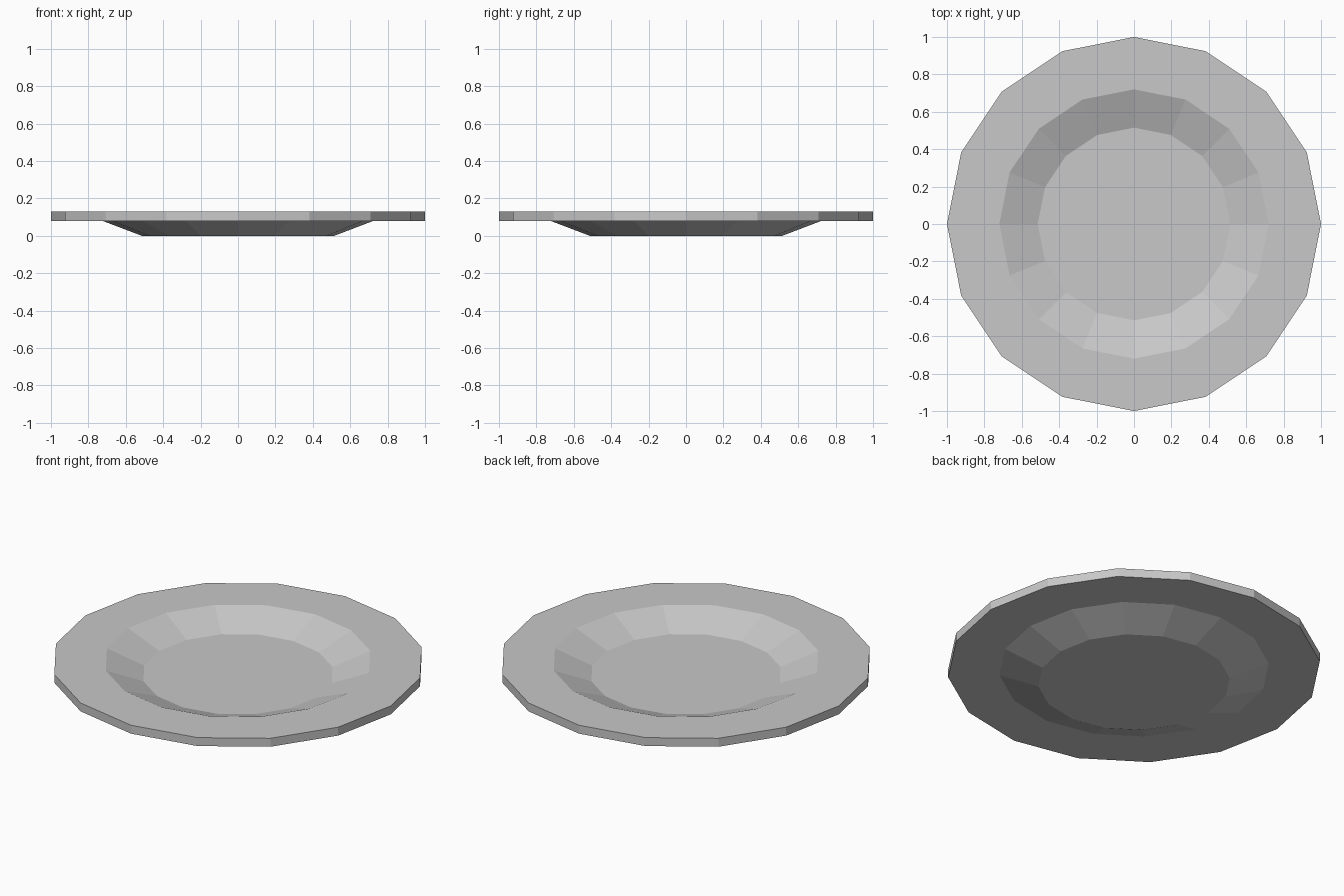
import bpy
import bmesh
from math import cos, sin, tau

if "Cube" in bpy.data.objects:
    bpy.data.objects.remove(bpy.data.objects["Cube"], do_unlink=True)

SIDES = 16

# Plain grey ceramic
grey = bpy.data.materials.new("light_grey")
grey.use_nodes = True
colour = (0.58, 0.58, 0.58, 1)
grey.diffuse_color = colour
grey.node_tree.nodes["Principled BSDF"].inputs["Base Color"].default_value = colour

# Plate section as (radius, height), from the upper floor over the rim to the foot
profile = [(0.515, 0.05), (0.72, 0.13), (1, 0.13),
           (1, 0.08), (0.725, 0.08), (0.515, 0)]

bm = bmesh.new()
rings = [[bm.verts.new((r * cos(tau * i / SIDES), r * sin(tau * i / SIDES), z))
          for i in range(SIDES)] for r, z in profile]

# Floor and underside discs, then the bands between rings
bm.faces.new(rings[0])
bm.faces.new(reversed(rings[-1]))
for upper, lower in zip(rings, rings[1:]):
    for i in range(SIDES):
        j = (i + 1) % SIDES
        bm.faces.new((upper[i], lower[i], lower[j], upper[j]))
bmesh.ops.recalc_face_normals(bm, faces=bm.faces)

mesh = bpy.data.meshes.new("plate")
bm.to_mesh(mesh)
bm.free()
mesh.materials.append(grey)
plate = bpy.data.objects.new("plate", mesh)
bpy.context.collection.objects.link(plate)
